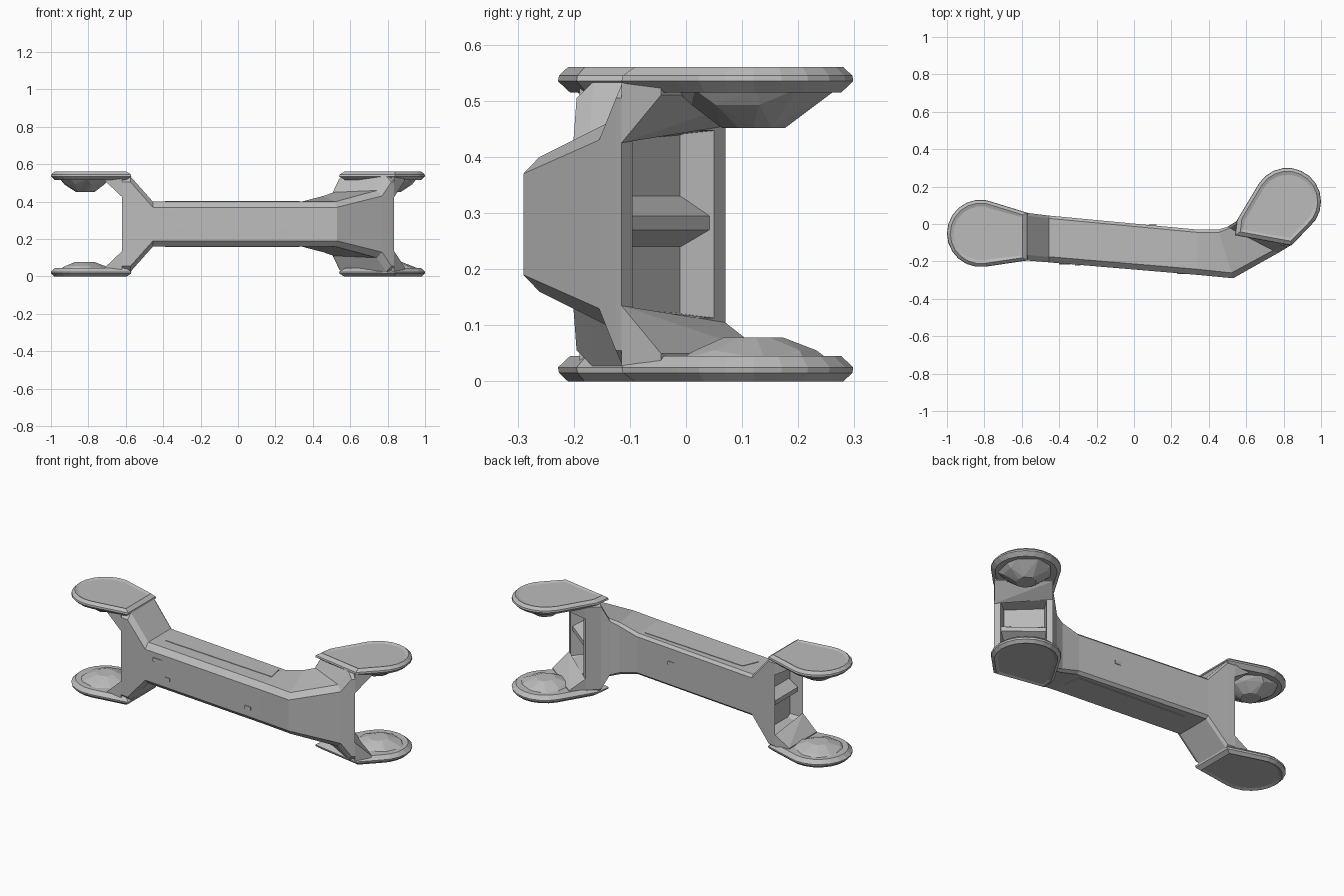
import bpy, bmesh, math, random
from mathutils import Vector
from mathutils.geometry import convex_hull_2d

random.seed(4)
HEIGHT = 0.56

cube = bpy.data.objects.get("Cube")
if cube:
    bpy.data.objects.remove(cube, do_unlink=True)

grey = bpy.data.materials.new("satin grey")
grey.use_nodes = True
grey.diffuse_color = (0.5, 0.5, 0.5, 1)
grey.node_tree.nodes["Principled BSDF"].inputs["Base Color"].default_value = (0.5, 0.5, 0.5, 1)


def finish(name, bm):
    bmesh.ops.recalc_face_normals(bm, faces=bm.faces)
    mesh = bpy.data.meshes.new(name)
    bm.to_mesh(mesh)
    bm.free()
    mesh.materials.append(grey)
    obj = bpy.data.objects.new(name, mesh)
    bpy.context.scene.collection.objects.link(obj)
    return obj


def loft(rings):
    """Skin equal-length closed rings; returns the mesh and its two caps."""
    bm = bmesh.new()
    loops = [[bm.verts.new(p) for p in ring] for ring in rings]
    n = len(loops[0])
    for a, b in zip(loops, loops[1:]):
        for i in range(n):
            j = (i + 1) % n
            bm.faces.new((a[i], a[j], b[j], b[i]))
    return bm, [bm.faces.new(loops[0]), bm.faces.new(loops[-1])]


def hull(name, points):
    bm = bmesh.new()
    for p in points:
        bm.verts.new(p)
    bmesh.ops.convex_hull(bm, input=bm.verts)
    bmesh.ops.dissolve_limit(bm, angle_limit=0.02, verts=bm.verts, edges=bm.edges)
    return finish(name, bm)


def flip(z, lower):
    return HEIGHT - z if lower else z


def section(front, back, z_front, z_back, chamfer=0.03):
    """Eight-sided body section, symmetric about mid height."""
    f, b = Vector(front), Vector(back)
    across = (b - f).normalized()
    fi, bi = f + across * chamfer, b - across * chamfer * 0.5
    upper = [(*f, z_front - chamfer), (*fi, z_front),
             (*bi, z_back), (*b, z_back - chamfer * 0.5)]
    return upper + [(x, y, HEIGHT - z) for x, y, z in reversed(upper)]


# Body: straight beam, splayed left end, angled right end
stations = [
    ((-0.62, -0.19), (-0.62, 0.065), 0.535, 0.535),
    ((-0.575, -0.195), (-0.575, 0.06), 0.535, 0.535),
    ((-0.455, -0.205), (-0.455, 0.045), 0.4, 0.4),
    ((0.34, -0.272), (0.34, -0.03), 0.4, 0.4),
    ((0.53, -0.29), (0.45, -0.03), 0.4, 0.43),
    ((0.77, -0.155), (0.50, -0.015), 0.46, 0.45),
    ((0.82, -0.125), (0.54, 0.01), 0.535, 0.535),
    ((0.835, -0.115), (0.60, 0.07), 0.535, 0.535),
]
body, caps = loft([section(*s) for s in stations])
# Hollow the two inner walls between the fork arms
for cap, inward in zip(caps, (Vector((0.07, 0, 0)), Vector((-0.045, -0.055, 0)))):
    for v in cap.verts:
        v.co.z = min(max(v.co.z, 0.025), 0.535)
    bmesh.ops.inset_region(body, faces=[cap], thickness=0.035)
    for v in cap.verts:
        v.co.z = HEIGHT / 2 + (v.co.z - HEIGHT / 2) * 0.75
    floor = bmesh.ops.inset_region(body, faces=[cap], thickness=0.02)
    for v in cap.verts:
        v.co += inward
finish("body", body)

# Fork ends: plan centre, wall edge ends, outward direction
forks = {
    "left": ((-0.82, -0.05), (-0.62, -0.19), (-0.62, 0.065), (-1, 0),
             [(-0.57, -0.195), (-0.57, 0.06)]),
    "right": ((0.82, 0.12), (0.835, -0.115), (0.60, 0.07), (0.62, 0.78),
              [(0.84, -0.115), (0.54, -0.06), (0.55, 0.02)]),
}
RADIUS = 0.18
SIDES = 22

for side, (centre, wall_f, wall_b, out, neck) in forks.items():
    c, f, b, o = Vector(centre), Vector(wall_f), Vector(wall_b), Vector(out)
    circle = [c + RADIUS * Vector((math.cos(t), math.sin(t)))
              for t in (math.tau * i / SIDES for i in range(SIDES))]
    plan = circle + [Vector(p) for p in neck]
    plan = [plan[i] for i in convex_hull_2d(plan)]

    for level, lower in (("upper", False), ("lower", True)):
        # Rounded plate with a shallow dished outer face
        layers = [(0.515, 0.88), (0.535, 1), (0.545, 0.99), (0.56, 0.9)]
        plate, ends = loft([[(*(c + (p - c) * s), flip(z, lower)) for p in plan]
                            for z, s in layers])
        dish = ends[1]
        for depth in (0, 0.006):
            bmesh.ops.inset_region(plate, faces=[dish], thickness=0.018)
            for v in dish.verts:
                v.co.z += depth if lower else -depth
        finish(f"{side}_{level}_fork_plate", plate)

        # Gusset blending the wall into the plate
        tip = o * 0.09
        edge = [(f, 0.425), (b, 0.455), (f + tip, 0.51), (b + tip, 0.51)]
        hull(f"{side}_{level}_gusset",
             [(*p, flip(z, lower)) for p, low in edge for z in (low, 0.533)])

        # Faceted bearing boss inside the fork
        deep = 0.068 if not lower else 0.038
        boss = []
        for r, drop in ((0.145, 0), (0.115, 0.4), (0.055, 1)):
            for i in range(9):
                t = math.tau * (i + random.uniform(-0.2, 0.2)) / 9
                q = c + r * random.uniform(0.9, 1.05) * Vector((math.cos(t), math.sin(t)))
                boss.append((*q, flip(0.52 - deep * drop, lower)))
        hull(f"{side}_{level}_bearing_boss", boss)

    # Cross rib between the arms, on the inner wall
    along = (b - f).normalized()
    p, q = f + along * 0.03, b - along * 0.01
    back = -o * 0.07
    hull(f"{side}_wall_rib", [(*(e + d), z) for e in (p, q)
                              for d, z in ((back, 0.24), (back, 0.33),
                                           (-o * 0.01, 0.27), (-o * 0.01, 0.295))])

# Thin service panels on the top and bottom of the beam
panel = [(-0.35, -0.02), (0.31, -0.065), (0.33, -0.16), (-0.39, -0.11)]
for level, z in (("top", 0.4), ("bottom", HEIGHT - 0.4)):
    hull(f"{level}_panel", [(x, y, z + d) for x, y in panel for d in (-0.003, 0.003)])

# Small catches on the front and back faces
for name, x, z, w in (("front_catch_a", -0.37, 0.33, 0.03), ("front_catch_b", -0.3, 0.24, 0.015),
                      ("front_catch_c", 0.25, 0.24, 0.02), ("back_catch", 0.1, 0.3, 0.02)):
    t = (x + 0.455) / 0.795
    y = 0.045 - 0.075 * t if name.startswith("back") else -0.205 - 0.067 * t
    hull(name, [(x + i * w, y + j * 0.004, z + k * 0.01)
                for i in (-1, 1) for j in (-1, 1) for k in (-1, 1)])
